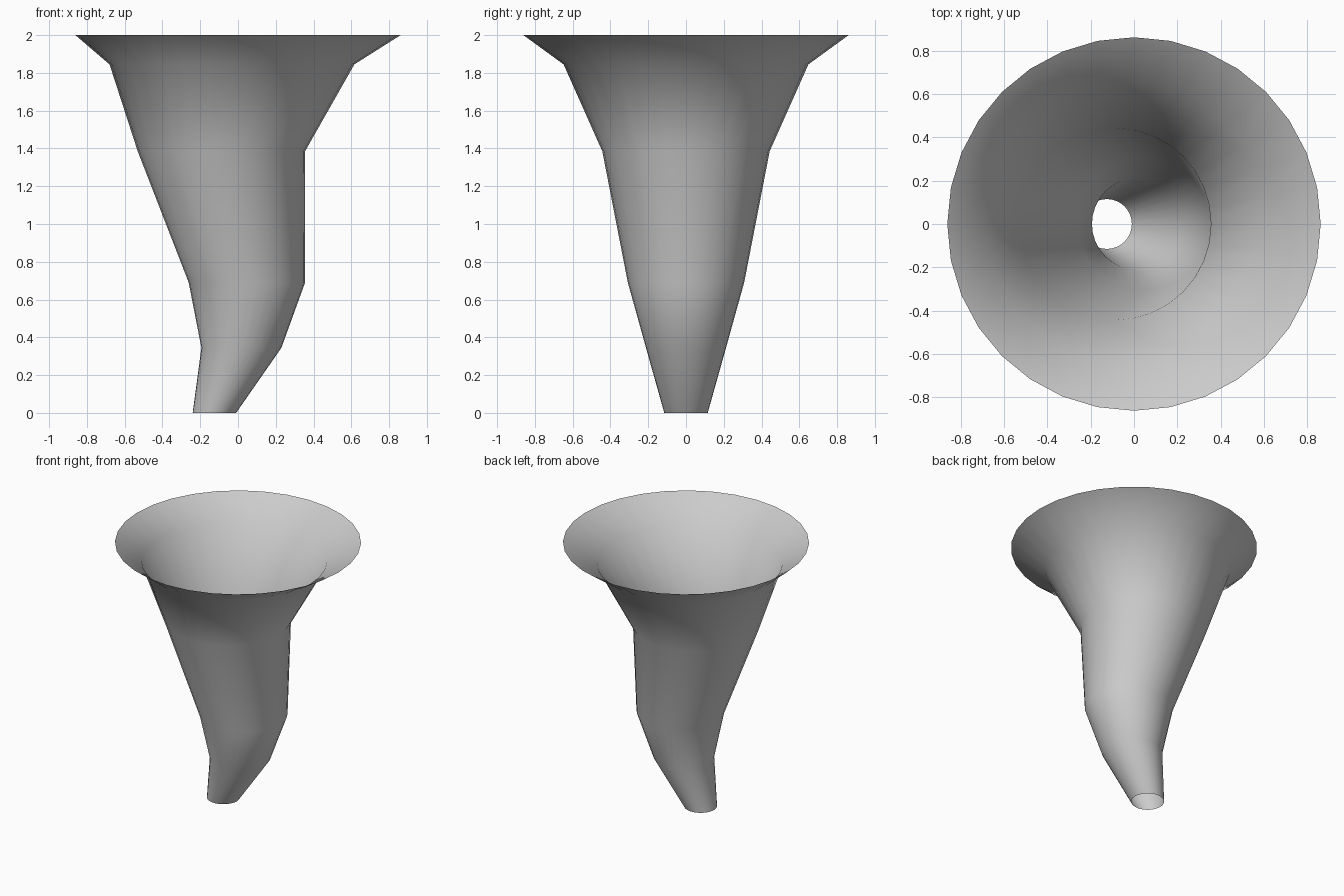
import bpy, bmesh
from math import cos, sin, tau

if "Cube" in bpy.data.objects:
    bpy.data.objects.remove(bpy.data.objects["Cube"])

SIDES = 32
# Horizontal rings: height, centre x, radius
RINGS = [
    (0.0, -0.125, 0.115),
    (0.345, 0.018, 0.212),
    (0.69, 0.047, 0.308),
    (1.385, -0.088, 0.443),
    (1.845, -0.032, 0.648),
    (2.0, 0.0, 0.861),
]

# Open, single-walled bent funnel lofted through the rings
bm = bmesh.new()
loops = [[bm.verts.new((cx + r * cos(tau * i / SIDES), r * sin(tau * i / SIDES), z))
          for i in range(SIDES)] for z, cx, r in RINGS]
for low, high in zip(loops, loops[1:]):
    for i in range(SIDES):
        j = (i + 1) % SIDES
        bm.faces.new((low[i], low[j], high[j], high[i])).smooth = True

mesh = bpy.data.meshes.new("funnel")
bm.to_mesh(mesh)
bm.free()
funnel = bpy.data.objects.new("funnel", mesh)
bpy.context.collection.objects.link(funnel)
